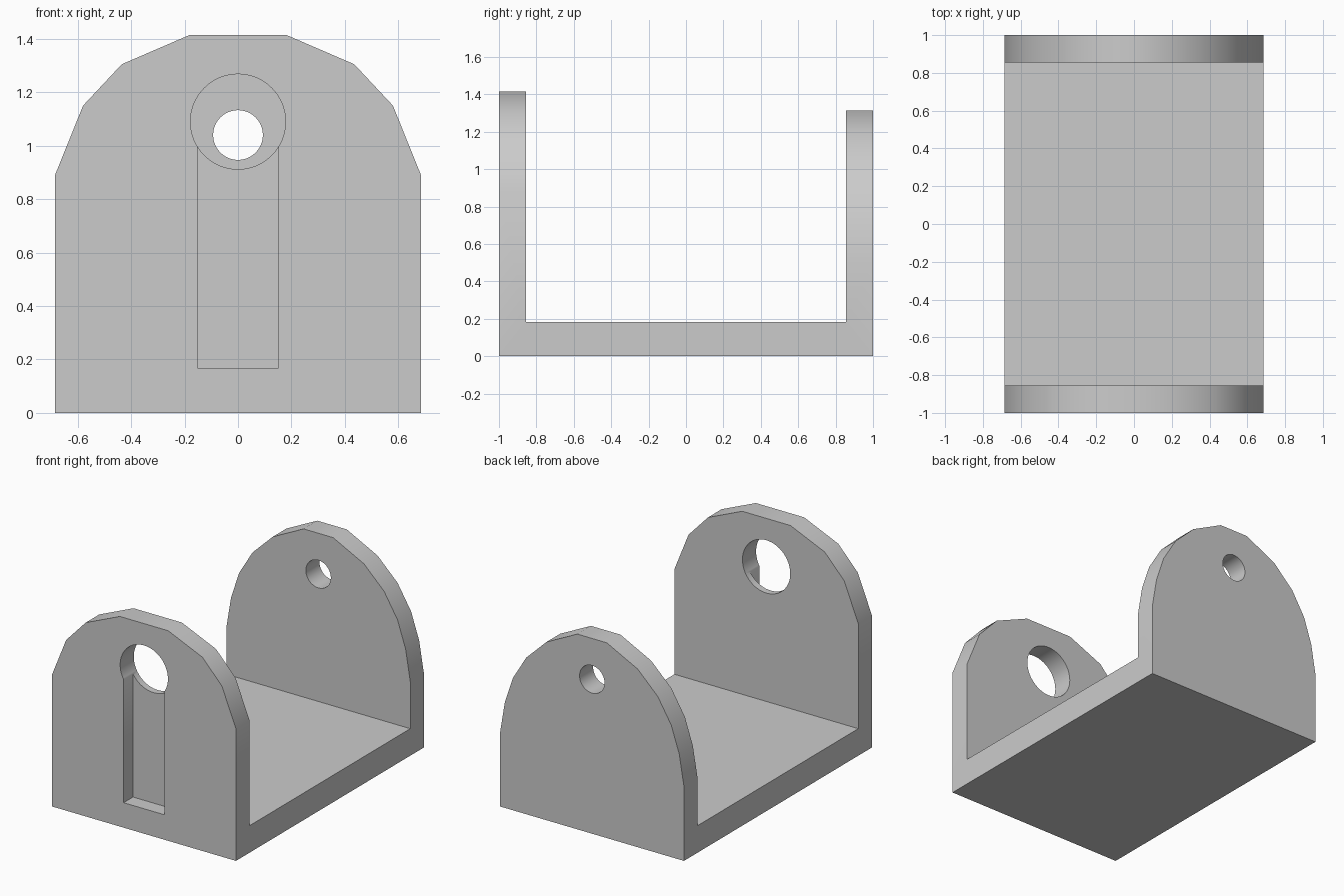
import bpy, bmesh, math

HALF_W, HALF_L, WALL, FLOOR = 0.685, 1.0, 0.145, 0.182

cube = bpy.data.objects.get("Cube")
if cube:
    bpy.data.objects.remove(cube, do_unlink=True)

grey = bpy.data.materials.new("plain grey")
grey.use_nodes = True
colour = (0.6, 0.6, 0.6, 1)
grey.diffuse_color = colour
grey.node_tree.nodes["Principled BSDF"].inputs["Base Color"].default_value = colour


def extrude_y(name, outline, y0, y1):
    """Solid made by extruding an x-z outline along y."""
    bm = bmesh.new()
    face = bm.faces.new([bm.verts.new((x, y0, z)) for x, z in outline])
    out = bmesh.ops.extrude_face_region(bm, geom=[face])
    moved = [v for v in out["geom"] if isinstance(v, bmesh.types.BMVert)]
    bmesh.ops.translate(bm, verts=moved, vec=(0, y1 - y0, 0))
    bmesh.ops.recalc_face_normals(bm, faces=bm.faces)
    mesh = bpy.data.meshes.new(name)
    bm.to_mesh(mesh)
    bm.free()
    mesh.materials.append(grey)
    obj = bpy.data.objects.new(name, mesh)
    bpy.context.collection.objects.link(obj)
    return obj


def box(x, z0, z1):
    return [(-x, z0), (x, z0), (x, z1), (-x, z1)]


def circle(radius, zc, n=64):
    return [(radius * math.cos(math.tau * i / n), zc + radius * math.sin(math.tau * i / n))
            for i in range(n)]


def arch(shoulder):
    """Mirrored plate outline from its right-hand shoulder points."""
    half = [(HALF_W, 0)] + shoulder
    return half + [(-x, z) for x, z in reversed(half)]


def combine(target, other, operation):
    """Apply a boolean, then remove the other solid."""
    mod = target.modifiers.new(operation, 'BOOLEAN')
    mod.operation, mod.object, mod.solver = operation, other, 'EXACT'
    bpy.context.view_layer.objects.active = target
    bpy.ops.object.modifier_apply(modifier=mod.name)
    bpy.data.objects.remove(other, do_unlink=True)


# Front plate with the taller, coarser arch
bracket = extrude_y("cradle_bracket", arch([
    (HALF_W, 0.89), (0.58, 1.15), (0.435, 1.305), (0.18, 1.415)]), -HALF_L, WALL - HALF_L)

# Large through hole and blind slot below it
combine(bracket, extrude_y("front_hole", circle(0.178, 1.09), -1.2, -0.7), 'DIFFERENCE')
combine(bracket, extrude_y("front_slot", box(0.152, 0.168, 1.06), -1.2, 0.1 - HALF_L), 'DIFFERENCE')

# Rear plate with the lower arch and small hole
rear = extrude_y("rear_plate", arch([
    (HALF_W, 0.5), (0.65, 0.71), (0.59, 0.89), (0.49, 1.055),
    (0.34, 1.2), (0.11, 1.315)]), HALF_L - WALL, HALF_L)
combine(rear, extrude_y("rear_hole", circle(0.093, 1.04), 0.7, 1.2), 'DIFFERENCE')

# Floor joining both plates into one body
floor = extrude_y("floor", box(HALF_W, 0, FLOOR), WALL - HALF_L, HALF_L - WALL)
combine(bracket, floor, 'UNION')
combine(bracket, rear, 'UNION')

# Merge coplanar faces and smooth the curved rims
bm = bmesh.new()
bm.from_mesh(bracket.data)
bmesh.ops.remove_doubles(bm, verts=bm.verts, dist=0.0005)
bmesh.ops.dissolve_limit(bm, angle_limit=math.radians(1), verts=bm.verts, edges=bm.edges)
bm.to_mesh(bracket.data)
bm.free()
bpy.ops.object.select_all(action='DESELECT')
bracket.select_set(True)
bpy.context.view_layer.objects.active = bracket
bpy.ops.object.shade_smooth_by_angle(angle=math.radians(32))
